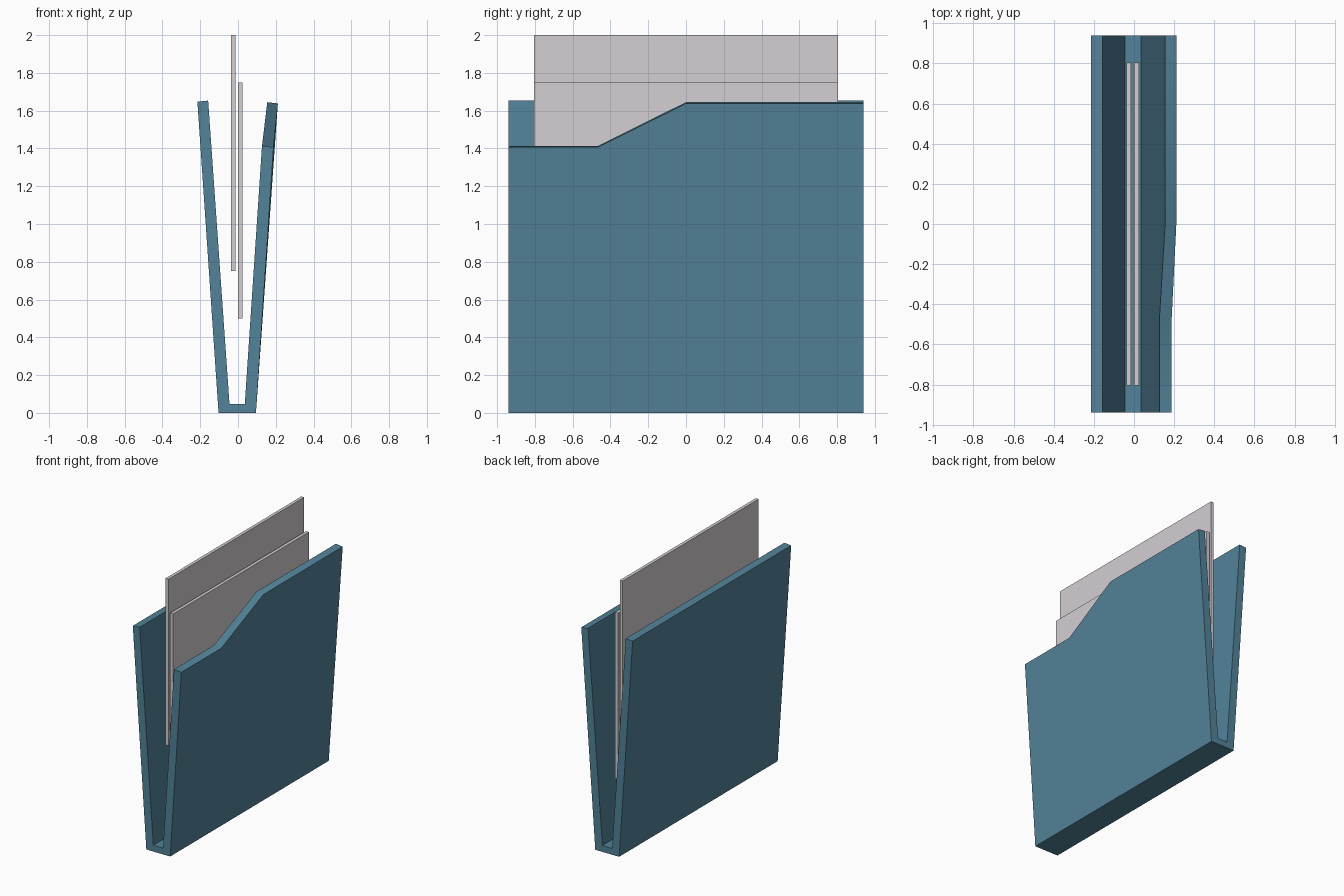
import bpy
import bmesh
import math

if "Cube" in bpy.data.objects:
    bpy.data.objects.remove(bpy.data.objects["Cube"])


def material(name, color):
    m = bpy.data.materials.new(name)
    m.diffuse_color = (*color, 1)
    m.use_nodes = True
    m.node_tree.nodes["Principled BSDF"].inputs["Base Color"].default_value = m.diffuse_color
    return m


def add_object(name, bm, mat):
    bmesh.ops.recalc_face_normals(bm, faces=bm.faces)
    mesh = bpy.data.meshes.new(name)
    bm.to_mesh(mesh)
    bm.free()
    ob = bpy.data.objects.new(name, mesh)
    bpy.context.collection.objects.link(ob)
    mesh.materials.append(mat)
    return ob


teal = material("folder_teal", (0.085, 0.225, 0.32))
pale = material("paper_grey", (0.66, 0.62, 0.65))

# Folder: V-shaped cross-section lofted front to back; the right cover dips at the front
base = [(-0.215, 1.648), (-0.103, 0), (0.095, 0)]
inner = [(0.036, 0.047), (-0.045, 0.047), (-0.158, 1.653)]
low = [(0.188, 1.407), (0.127, 1.413)]
high = [(0.211, 1.638), (0.155, 1.645)]
stations = [(-0.94, low), (-0.467, low), (0, high), (0.94, high)]

bm = bmesh.new()
rings = [[bm.verts.new((x, y, z)) for x, z in base + top + inner]
         for y, top in stations]
for a, b in zip(rings, rings[1:]):
    for i in range(8):
        j = (i + 1) % 8
        bm.faces.new((a[i], a[j], b[j], b[i]))
# End caps: left cover, floor and right cover
for ring in (rings[0], rings[-1]):
    for ids in ((0, 1, 6, 7), (1, 2, 5, 6), (2, 3, 4, 5)):
        bm.faces.new([ring[i] for i in ids])
folder = add_object("folder_cover", bm, teal)
bpy.context.view_layer.objects.active = folder
folder.select_set(True)
bpy.ops.object.shade_smooth_by_angle(angle=math.radians(30))

# Two loose sheets standing at different heights
for name, x, z in (("tall_sheet", -0.026, 1.375), ("short_sheet", 0.013, 1.125)):
    bm = bmesh.new()
    bmesh.ops.create_cube(bm, size=1)
    for v in bm.verts:
        v.co = (v.co.x * 0.024, v.co.y * 1.61, v.co.z * 1.25)
    sheet = add_object(name, bm, pale)
    sheet.location = (x, 0, z)
